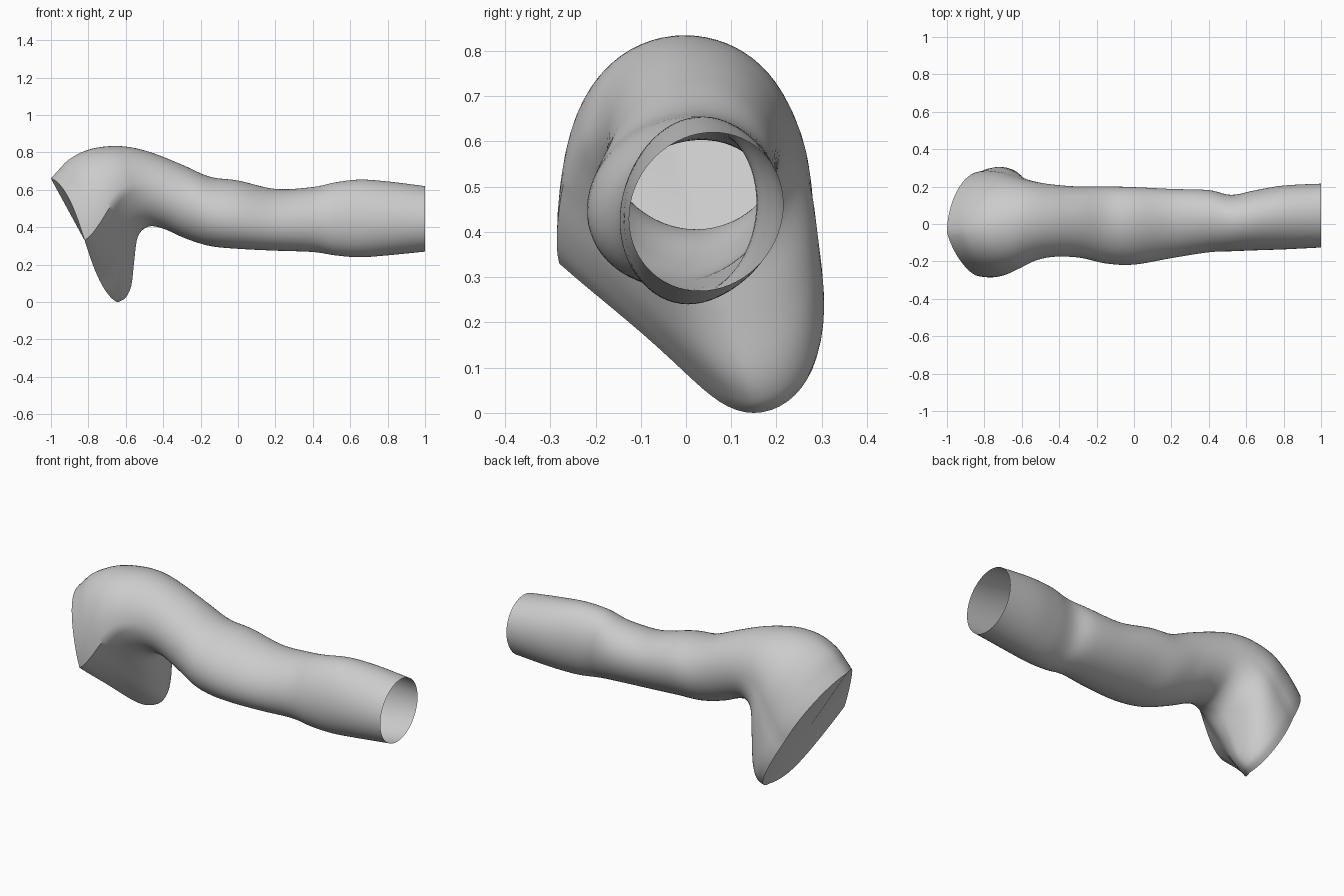
import bpy, bmesh, math
from mathutils import Vector

cube = bpy.data.objects.get("Cube")
if cube:
    bpy.data.objects.remove(cube, do_unlink=True)

cloth = bpy.data.materials.new("grey_cloth")
cloth.use_nodes = True
grey = (0.6, 0.6, 0.6, 1)
cloth.diffuse_color = grey
cloth.node_tree.nodes["Principled BSDF"].inputs["Base Color"].default_value = grey

SIDES, STEPS = 64, 5

# Rings from cuff to armhole:
# top x, top z, bottom x, bottom z, front y, back y, flap shift, lean
RINGS = [
    (1, .62, 1, .27, -.125, .215, 0, .015),
    (.8, .645, .8, .25, -.135, .205, 0, .015),
    (.65, .655, .65, .24, -.14, .18, 0, .015),
    (.52, .64, .52, .25, -.145, .155, 0, .015),
    (.4, .615, .4, .268, -.15, .18, 0, .02),
    (.2, .605, .2, .275, -.18, .185, 0, .03),
    (0, .65, 0, .285, -.215, .195, 0, .03),
    (-.15, .67, -.15, .3, -.21, .2, 0, .02),
    (-.3, .735, -.28, .34, -.18, .2, 0, .01),
    (-.45, .795, -.4, .393, -.175, .21, 0, 0),
    (-.57, .827, -.48, .403, -.195, .225, .01, 0),
    (-.68, .834, -.535, .35, -.235, .245, .04, 0),
    (-.8, .815, -.555, .22, -.268, .272, .09, 0),
    (-.9, .765, -.57, .09, -.283, .283, .13, 0),
    (-.965, .7, -.6, .025, -.285, .287, .15, 0),
    (-1, .66, -.64, 0, -.28, .28, .15, 0),
]


def spline(a, b, c, d, t):
    """Catmull-Rom blend of four rings."""
    return [q + t / 2 * (r - p + t * (2 * p - 5 * q + 4 * r - s + t * (3 * (q - r) + s - p)))
            for p, q, r, s in zip(a, b, c, d)]


def ring_point(ring, angle):
    """Point on a leaning oval whose lower half narrows and swings back into the flap."""
    tx, tz, bx, bz, front, back, shift, lean = ring
    c, s = math.cos(angle), math.sin(angle)
    swing = math.sin(max(0, -c) * math.pi / 2)
    half = (back - front) / 2 * (1 - 2 * shift * swing)
    x = (tx + bx) / 2 + (tx - bx) / 2 * c + shift / 2 * c * max(0, -s)
    y = (front + back) / 2 + half * s + lean * c
    y += shift * (swing - .3 * max(0, c) ** 2)
    return Vector((x, y, (tz + bz) / 2 + (tz - bz) / 2 * c))


# Loft the open sleeve tube through all rings
last = len(RINGS) - 1
sections = []
for i in range(last):
    around = [RINGS[min(max(i + k, 0), last)] for k in (-1, 0, 1, 2)]
    sections += [spline(*around, j / STEPS) for j in range(STEPS)]
sections.append(RINGS[-1])

bm = bmesh.new()
loops = [[bm.verts.new(ring_point(sec, math.tau * k / SIDES)) for k in range(SIDES)]
         for sec in sections]
for a, b in zip(loops, loops[1:]):
    for k in range(SIDES):
        n = (k + 1) % SIDES
        bm.faces.new((a[k], a[n], b[n], b[k]))

# Closed slanted panel at the armhole
rim = loops[-1]
centre = bm.verts.new(sum((v.co for v in rim), Vector()) / SIDES)
for k in range(SIDES):
    bm.faces.new((rim[k], rim[(k + 1) % SIDES], centre))
bm.normal_update()
# Turn everything outward: the armhole panel must face -x
if bm.faces[:][-1].normal.x > 0:
    bmesh.ops.reverse_faces(bm, faces=bm.faces[:])

mesh = bpy.data.meshes.new("sleeve")
bm.to_mesh(mesh)
bm.free()
mesh.materials.append(cloth)
sleeve = bpy.data.objects.new("sleeve", mesh)
bpy.context.collection.objects.link(sleeve)
bpy.context.view_layer.objects.active = sleeve
sleeve.select_set(True)
bpy.ops.object.shade_smooth_by_angle(angle=math.radians(40))
